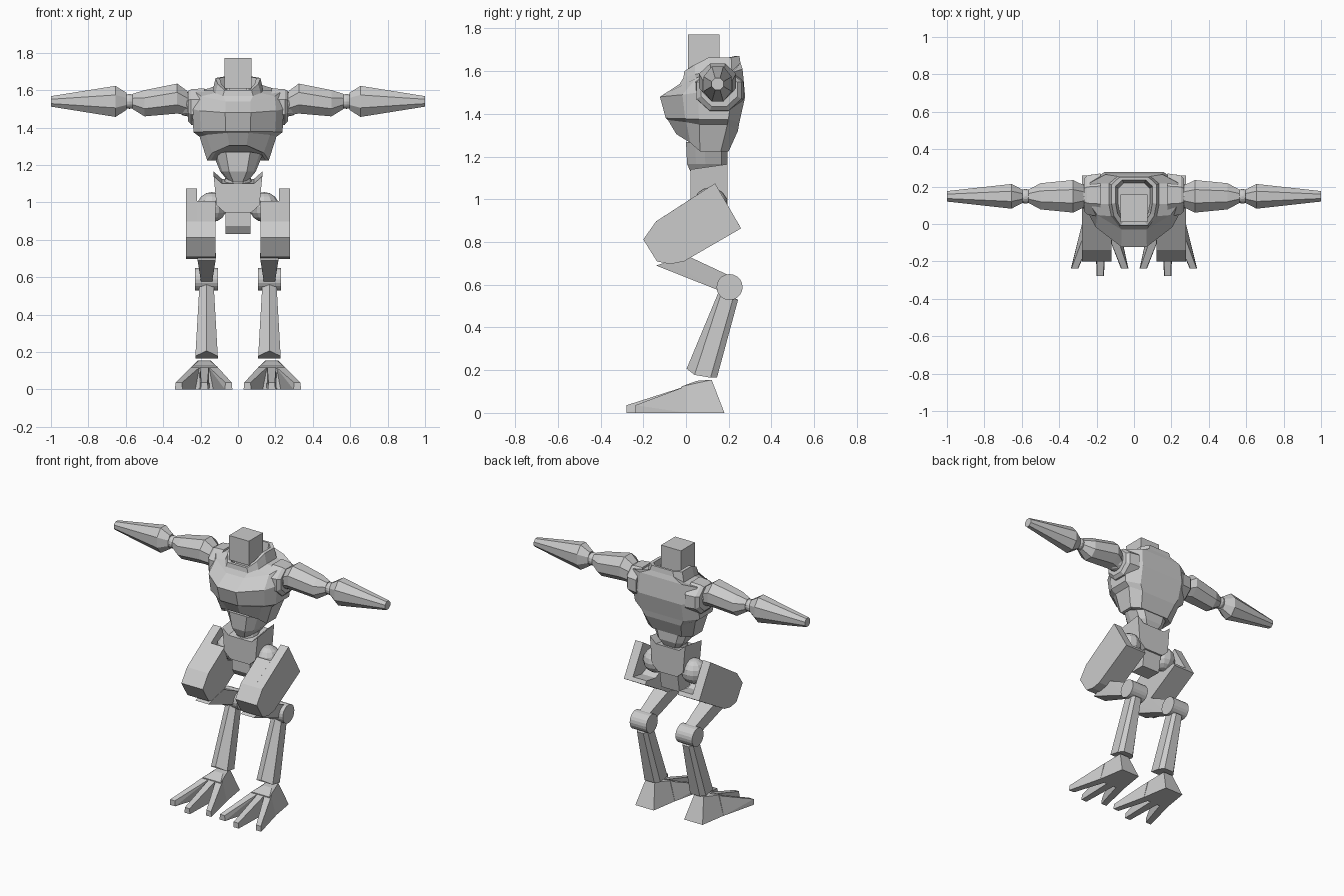
import bpy, bmesh, math
from mathutils import Matrix

if "Cube" in bpy.data.objects:
    bpy.data.objects.remove(bpy.data.objects["Cube"])

grey = bpy.data.materials.new("light grey")
grey.diffuse_color = (0.6, 0.6, 0.6, 1)
grey.use_nodes = True
grey.node_tree.nodes["Principled BSDF"].inputs["Base Color"].default_value = grey.diffuse_color


def finish(name, bm, mirror=False):
    bmesh.ops.recalc_face_normals(bm, faces=bm.faces)
    me = bpy.data.meshes.new(name)
    bm.to_mesh(me)
    bm.free()
    me.materials.append(grey)
    ob = bpy.data.objects.new(name, me)
    bpy.context.collection.objects.link(ob)
    if mirror:
        ob.modifiers.new("mirror", 'MIRROR').use_mirror_merge = False
    return ob


def loft(name, rings, mirror=False):
    bm = bmesh.new()
    vs = [[bm.verts.new(p) for p in r] for r in rings]
    n = len(vs[0])
    for a, b in zip(vs, vs[1:]):
        for i in range(n):
            j = (i + 1) % n
            bm.faces.new((a[i], a[j], b[j], b[i]))
    bm.faces.new(vs[0])
    bm.faces.new(vs[-1])
    return finish(name, bm, mirror)


def prism(name, profile, x0, x1, mirror=True):
    return loft(name, [[(x, y, z) for y, z in profile] for x in (x0, x1)], mirror)


def hull(name, pts, mirror=True):
    bm = bmesh.new()
    for p in pts:
        bm.verts.new(p)
    r = bmesh.ops.convex_hull(bm, input=bm.verts)
    bmesh.ops.delete(bm, geom=[v for v in bm.verts if not v.link_faces], context='VERTS')
    bmesh.ops.dissolve_limit(bm, angle_limit=0.01, verts=bm.verts, edges=bm.edges)
    return finish(name, bm, mirror)


def ball(name, c, r, mirror=True, u=12, v=8):
    bm = bmesh.new()
    bmesh.ops.create_uvsphere(bm, u_segments=u, v_segments=v, radius=r,
                              matrix=Matrix.Translation(c))
    return finish(name, bm, mirror)


def limb(name, stations, n=8):
    """Tube along x; stations are (x, y, z, half depth, half height)."""
    k = 1 / math.cos(math.pi / n)
    rings = []
    for x, y, z, ry, rz in stations:
        ang = [2 * math.pi * (i + 0.5) / n for i in range(n)]
        rings.append([(x, y + k * ry * math.cos(a), z + k * rz * math.sin(a)) for a in ang])
    return loft(name, rings, True)


def body_ring(w, yf, yb, zf, zs, zb, front=0.28):
    d = yb - yf
    half = [(front * w, yf, zf), ((0.78 + front * 0.2) * w, yf + (0.32 - front * 0.2) * d, (zf + zs) / 2),
            (w, yf + 0.45 * d, zs), (w, yf + 0.85 * d, zs), (0.65 * w, yb, zb)]
    return half + [(-x, y, z) for x, y, z in reversed(half)]


# torso with rib arch, chest ledge and hollow collar
loft("torso", [
    body_ring(.145, -.03, .20, 1.305, 1.225, 1.225),
    body_ring(.165, -.045, .20, 1.305, 1.225, 1.225),
    body_ring(.205, -.085, .243, 1.372, 1.35, 1.32),
    body_ring(.238, -.095, .25, 1.38, 1.375, 1.36),
    body_ring(.245, -.122, .277, 1.48, 1.50, 1.48),
    body_ring(.235, -.03, .265, 1.54, 1.595, 1.61),
    body_ring(.135, -.012, .255, 1.57, 1.60, 1.64, .6),
    body_ring(.12, -.008, .25, 1.60, 1.665, 1.672, .6),
    body_ring(.098, .012, .235, 1.60, 1.665, 1.672, .6),
    body_ring(.085, .02, .22, 1.56, 1.57, 1.57, .6)])

# head and neck
prism("head", [(.01, 1.61), (.158, 1.61), (.158, 1.772), (.01, 1.772)], -.073, .073, False)
prism("neck", [(.05, 1.55), (.14, 1.55), (.14, 1.62), (.05, 1.62)], -.045, .045, False)

# belly and waist
loft("belly", [
    body_ring(.05, .03, .17, 1.11, 1.11, 1.11, .5),
    body_ring(.095, .005, .195, 1.165, 1.165, 1.165, .5),
    body_ring(.13, .0, .195, 1.27, 1.25, 1.25, .5)])
ball("waist_ball", (0, .105, 1.10), .075, False)

# pelvis: notched block with raised sides and a crotch block
pelvis = [(-.13, 1.14), (-.085, 1.10), (.085, 1.10), (.13, 1.14), (.115, .985), (.07, .945),
          (-.07, .945), (-.115, .985)]
loft("pelvis", [[(x, .02, z) for x, z in pelvis],
                [(x, .195, z + (.025 if z > 1.05 else 0)) for x, z in pelvis]])
prism("crotch", [(.03, .96), (.03, .875), (.06, .832), (.165, .832), (.185, .96)], -.067, .067, False)
ball("hip_ball", (.14, .115, .975), .08)

# thighs: full outer plate, inner block cut away around the hip ball
low = [(.258, .864), (-.01, .709), (-.075, .697), (-.136, .709), (-.20, .812), (-.14, .897)]
prism("thigh_outer", [(.136, 1.075)] + low, .22, .278)
prism("thigh_inner", [(.03, 1.007), (.06, .91), (.15, .87), (.245, .887)] + low, .12, .22)

# upper shin, knee and lower leg
cx = .168
hull("upper_shin", [(cx + s * w, y, z) for s in (-1, 1) for w, y, z in (
    (.048, -.14, .69), (.05, -.08, .71), (.05, .02, .729), (.035, .21, .64), (.03, .15, .575))])
knee = [(.204 + .061 * math.cos(a), .589 + .061 * math.sin(a))
        for a in (math.tau * i / 20 for i in range(20))]
prism("knee", knee, .108, .23)


def leg_ring(w, pts):
    (y0, z0), (y1, z1), (y2, z2), (y3, z3) = pts
    return [(cx, y0, z0), (cx + w, y1, z1), (cx + w, y2, z2), (cx + .6 * w, y3, z3),
            (cx - .6 * w, y3, z3), (cx - w, y2, z2), (cx - w, y1, z1)]


loft("lower_leg", [
    leg_ring(.06, [(.003, .207), (.04, .178), (.115, .165), (.145, .165)]),
    leg_ring(.038, [(.15, .56), (.165, .56), (.22, .535), (.244, .53)])], True)

# feet: heel body plus three splayed toes
fx = .18
hull("foot", [(fx + s * w, y, z) for s in (-1, 1) for w, y, z in (
    (.034, .05, .15), (.034, .12, .155), (.05, .136, .085), (.068, .18, 0),
    (.066, -.02, .124), (.1, -.02, 0))])
for label, x0, x1, yt in (("outer", .07, .137, -.237), ("middle", 0, 0, -.278), ("inner", -.07, -.13, -.237)):
    s = .6 * x0
    hull(label + "_toe", [
        (fx + s - .024, 0, .125), (fx + s + .024, 0, .125), (fx + x0 - .028, 0, 0), (fx + x0 + .028, 0, 0),
        (fx + x1 - .017, yt, .036), (fx + x1 + .017, yt, .036), (fx + x1 - .02, yt, 0), (fx + x1 + .02, yt, 0)])

# shoulders and arms
ay, az = .148, 1.54
limb("shoulder_socket", [(.18, .155, 1.51, .115, .10), (.25, .155, 1.51, .105, .095), (.268, .155, 1.515, .085, .08)])
ball("shoulder_ball", (.27, ay, 1.525), .065)
limb("upper_arm", [(.27, ay, 1.53, .06, .065), (.325, ay, 1.555, .087, .08),
                   (.50, ay, 1.53, .07, .07), (.565, ay, 1.54, .035, .04)])
ball("elbow", (.58, ay, az), .04)
limb("forearm", [(.595, ay, az, .035, .045), (.655, ay, az, .066, .083), (1.0, ay, az, .028, .028)])
